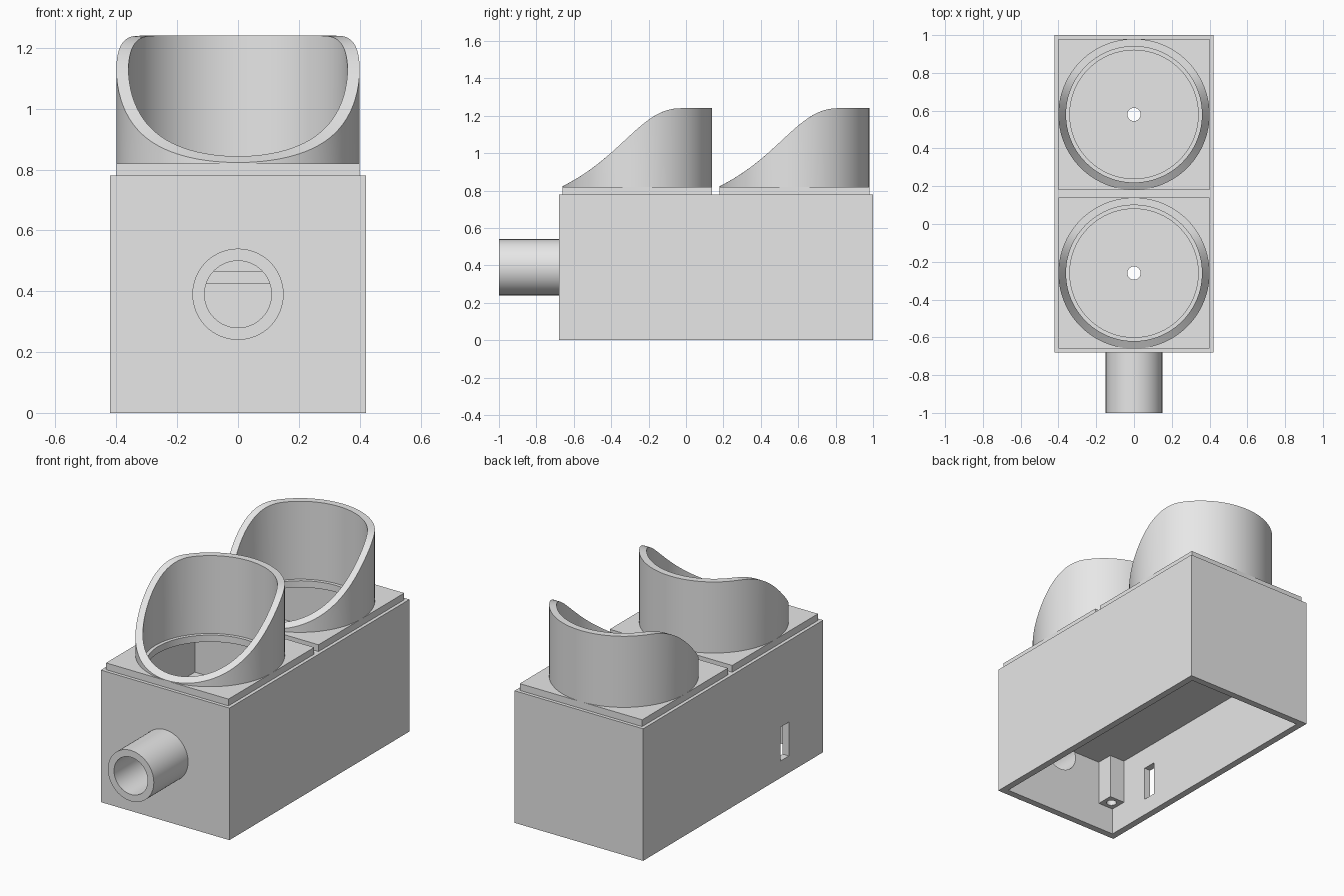
import bpy
import bmesh
import math
from mathutils import Vector, Matrix
from mathutils.geometry import interpolate_bezier

cube = bpy.data.objects.get("Cube")
if cube:
    bpy.data.objects.remove(cube, do_unlink=True)

grey = bpy.data.materials.new("plain grey")
grey.use_nodes = True
grey.diffuse_color = (0.8, 0.8, 0.8, 1)
grey.node_tree.nodes["Principled BSDF"].inputs["Base Color"].default_value = (0.8, 0.8, 0.8, 1)

WALL = 0.04
FRONT, BACK, HALF = -0.68, 1.0, 0.42
TOP = 0.78
SHELF = (0.425, 0.465)
LAMPS = (-0.26, 0.58)          # lamp centres along y


def finish(name, bm):
    bmesh.ops.recalc_face_normals(bm, faces=bm.faces)
    mesh = bpy.data.meshes.new(name)
    bm.to_mesh(mesh)
    bm.free()
    mesh.materials.append(grey)
    obj = bpy.data.objects.new(name, mesh)
    bpy.context.collection.objects.link(obj)
    return obj


def box(name, x, y, z):
    """Box from three (low, high) ranges."""
    bm = bmesh.new()
    bmesh.ops.create_cube(bm, size=1)
    for v in bm.verts:
        v.co = Vector([lo + (c + 0.5) * (hi - lo) for c, (lo, hi) in zip(v.co, (x, y, z))])
    return finish(name, bm)


def cylinder(name, centre, radius, length, axis="Z", sides=64):
    bm = bmesh.new()
    turn = Matrix.Rotation(math.pi / 2, 4, "X") if axis == "Y" else Matrix()
    bmesh.ops.create_cone(bm, cap_ends=True, segments=sides, radius1=radius, radius2=radius,
                          depth=length, matrix=Matrix.Translation(centre) @ turn)
    return finish(name, bm)


def select(obj):
    bpy.ops.object.select_all(action="DESELECT")
    obj.select_set(True)
    bpy.context.view_layer.objects.active = obj


def cut(obj, *cutters):
    """Subtract each cutter and remove it."""
    select(obj)
    for c in cutters:
        c.hide_render = True
        mod = obj.modifiers.new("cut", "BOOLEAN")
        mod.operation, mod.solver, mod.object = "DIFFERENCE", "EXACT", c
        bpy.ops.object.modifier_apply(modifier=mod.name)
        bpy.data.objects.remove(c, do_unlink=True)


def smooth(obj):
    select(obj)
    bpy.ops.object.shade_smooth_by_angle(angle=math.radians(30))


# Housing: open base, a shelf inside and one chamber under each lamp
inside = (-HALF + WALL, HALF - WALL)
housing = box("housing", (-HALF, HALF), (FRONT, BACK), (0, TOP))
cut(housing, box("base_cavity", inside, (FRONT + WALL, BACK - WALL), (-0.1, SHELF[0])))
for y in LAMPS:
    reach = 0.38 if y > 0 else 0.40
    front = FRONT + WALL if y < 0 else 0.18
    back = BACK - WALL if y > 0 else 0.14
    cut(housing,
        box("chamber", inside, (front, back), (SHELF[1], TOP - WALL)),
        cylinder("lamp_hole", (0, y, TOP), 0.34, 0.2),
        cylinder("wire_hole", (0, y, SHELF[0]), 0.035, 0.2, sides=24))
cut(housing,
    cylinder("pipe_hole", (0, FRONT + 0.01, 0.39), 0.11, 0.062, "Y"),
    box("switch_slot", (-HALF - 0.1, -HALF + 0.1), (-0.36, -0.28), (0.10, 0.30)))
smooth(housing)

# Mounting pipe on the front
pipe = cylinder("mounting_pipe", (0, -0.84, 0.39), 0.15, 0.32, "Y")
cut(pipe, cylinder("pipe_bore", (0, -0.84, 0.39), 0.11, 0.5, "Y"))
smooth(pipe)

# Screw posts in the corners below the shelf
for sx, side in ((-1, "right"), (1, "left")):
    for sy, end, wall in ((-1, "front", FRONT + WALL), (1, "back", BACK - WALL)):
        cx, cy = sx * (HALF - WALL - 0.05), wall - sy * 0.05
        post = box(f"screw_post_{end}_{side}", (cx - 0.05, cx + 0.05),
                   (cy - 0.05, cy + 0.05), (0.16, SHELF[0]))
        cut(post, cylinder("screw_hole", (cx, cy, 0.2), 0.028, 0.3, sides=24))
        smooth(post)

# Sloping outline of the visor rim, from the front lip to the flat top
rim = interpolate_bezier(Vector((-0.4, 0.823)), Vector((-0.08, 0.98)),
                         Vector((0.02, 1.24)), Vector((0.23, 1.24)), 40)


def rim_height(y):
    for a, b in zip(rim, rim[1:]):
        if y <= b.x:
            return a.y + (b.y - a.y) * max(0, (y - a.x) / (b.x - a.x))
    return rim[-1].y


def visor(name, cy, sides=96):
    bm = bmesh.new()
    rings = []
    for i in range(sides):
        a = math.tau * i / sides
        ring = []
        for r, upper in ((0.4, False), (0.4, True), (0.36, True), (0.36, False)):
            x, y = r * math.cos(a), r * math.sin(a)
            ring.append(bm.verts.new((x, y + cy, rim_height(y) if upper else 0.82)))
        rings.append(ring)
    for i, ring in enumerate(rings):
        after = rings[(i + 1) % sides]
        for k in range(4):
            n = (k + 1) % 4
            bm.faces.new((ring[k], after[k], after[n], ring[n]))
    smooth(finish(name, bm))


# Lamp plates and visors
for y, end in zip(LAMPS, ("front", "back")):
    plate = box(f"lamp_plate_{end}", (-0.4, 0.4), (y - 0.4, y + 0.4), (TOP, 0.82))
    cut(plate, cylinder("plate_hole", (0, y, TOP), 0.36, 0.3, sides=96))
    smooth(plate)
    visor(f"visor_{end}", y)
